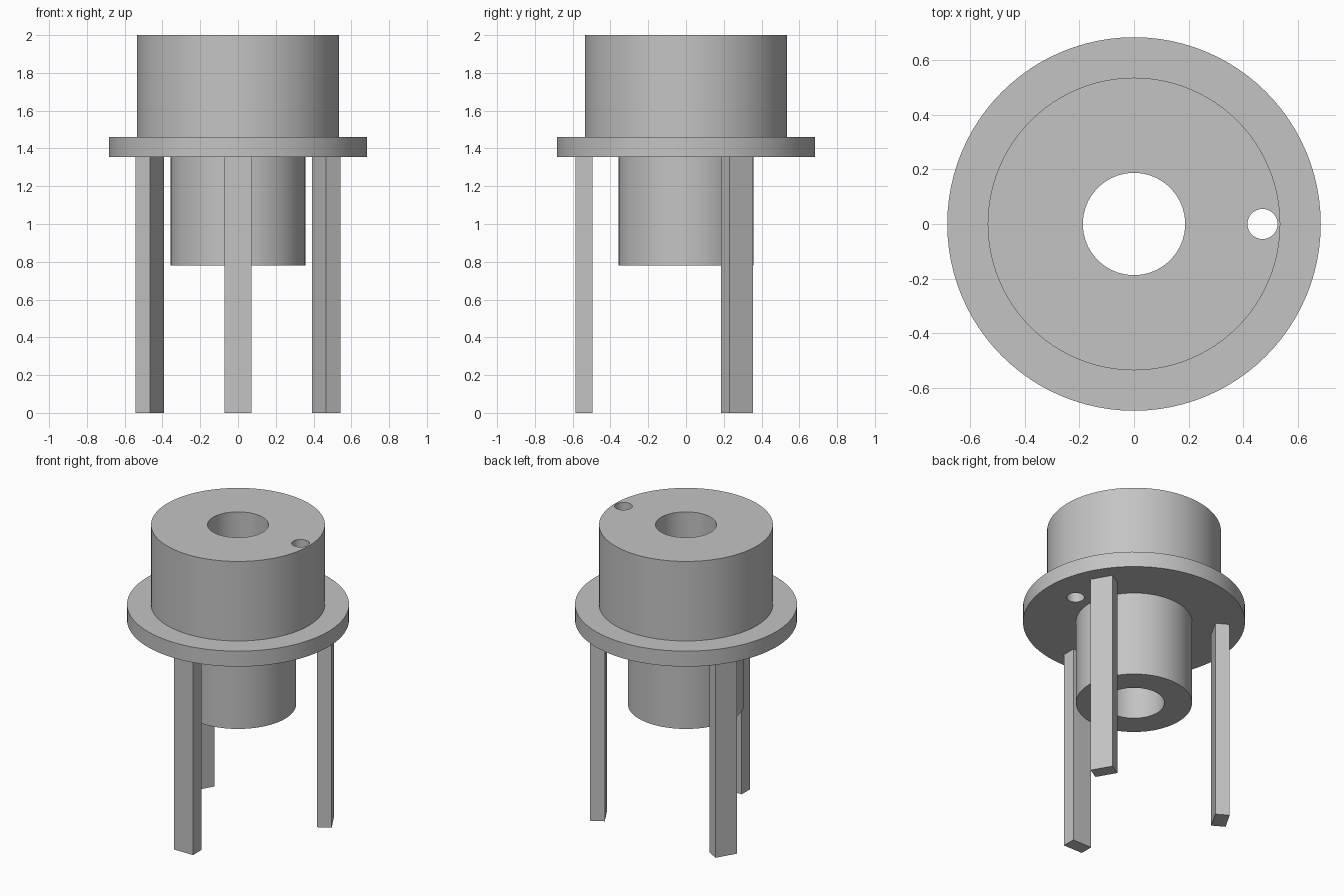
import bpy
import bmesh
from math import radians
from mathutils import Matrix, Vector

if "Cube" in bpy.data.objects:
    bpy.data.objects.remove(bpy.data.objects["Cube"], do_unlink=True)

grey = bpy.data.materials.new("plain grey")
grey.use_nodes = True
COLOUR = (0.55, 0.55, 0.55, 1)
grey.diffuse_color = COLOUR
grey.node_tree.nodes["Principled BSDF"].inputs["Base Color"].default_value = COLOUR


def add_object(name, bm):
    bmesh.ops.recalc_face_normals(bm, faces=bm.faces)
    mesh = bpy.data.meshes.new(name)
    bm.to_mesh(mesh)
    bm.free()
    mesh.materials.append(grey)
    obj = bpy.data.objects.new(name, mesh)
    bpy.context.collection.objects.link(obj)
    return obj


def select_only(obj):
    bpy.ops.object.select_all(action="DESELECT")
    obj.select_set(True)
    bpy.context.view_layer.objects.active = obj


def lathe(name, profile, steps=96):
    bm = bmesh.new()
    verts = [bm.verts.new((r, 0, z)) for r, z in profile]
    edges = [bm.edges.new((a, b)) for a, b in zip(verts, verts[1:] + verts[:1])]
    bmesh.ops.spin(bm, geom=verts + edges, cent=(0, 0, 0), axis=(0, 0, 1),
                   angle=radians(360), steps=steps, use_merge=True)
    bmesh.ops.remove_doubles(bm, verts=bm.verts, dist=0.0001)
    return add_object(name, bm)


# Turned body: bored tube, flange and upper drum in one profile
BORE, TUBE, DRUM, FLANGE = 0.187, 0.357, 0.535, 0.683
BOTTOM, UNDER, LEDGE, TOP = 0.78, 1.355, 1.46, 2.0
body = lathe("flanged_body", [
    (BORE, BOTTOM), (TUBE, BOTTOM), (TUBE, UNDER), (FLANGE, UNDER),
    (FLANGE, LEDGE), (DRUM, LEDGE), (DRUM, TOP), (BORE, TOP)])

# Small vertical hole through drum and flange
bm = bmesh.new()
bmesh.ops.create_cone(bm, cap_ends=True, segments=48, radius1=0.055, radius2=0.055,
                      depth=1.2, matrix=Matrix.Translation((0.47, 0, 1.7)))
cutter = add_object("hole_cutter", bm)
cutter.hide_render = True
select_only(body)
cut = body.modifiers.new("small_hole", "BOOLEAN")
cut.operation = "DIFFERENCE"
cut.solver = "EXACT"
cut.object = cutter
bpy.ops.object.modifier_apply(modifier=cut.name)
bpy.data.objects.remove(cutter, do_unlink=True)
bpy.ops.object.shade_smooth_by_angle(angle=radians(30))

# Three flat legs, evenly spaced around the flange
for name, angle in (("front_leg", 0), ("back_left_leg", 120), ("back_right_leg", 240)):
    bm = bmesh.new()
    place = (Matrix.Rotation(radians(angle), 4, "Z")
             @ Matrix.Translation(Vector((0, -0.54, UNDER / 2)))
             @ Matrix.Diagonal((0.144, 0.09, UNDER, 1)))
    bmesh.ops.create_cube(bm, size=1, matrix=place)
    add_object(name, bm)
